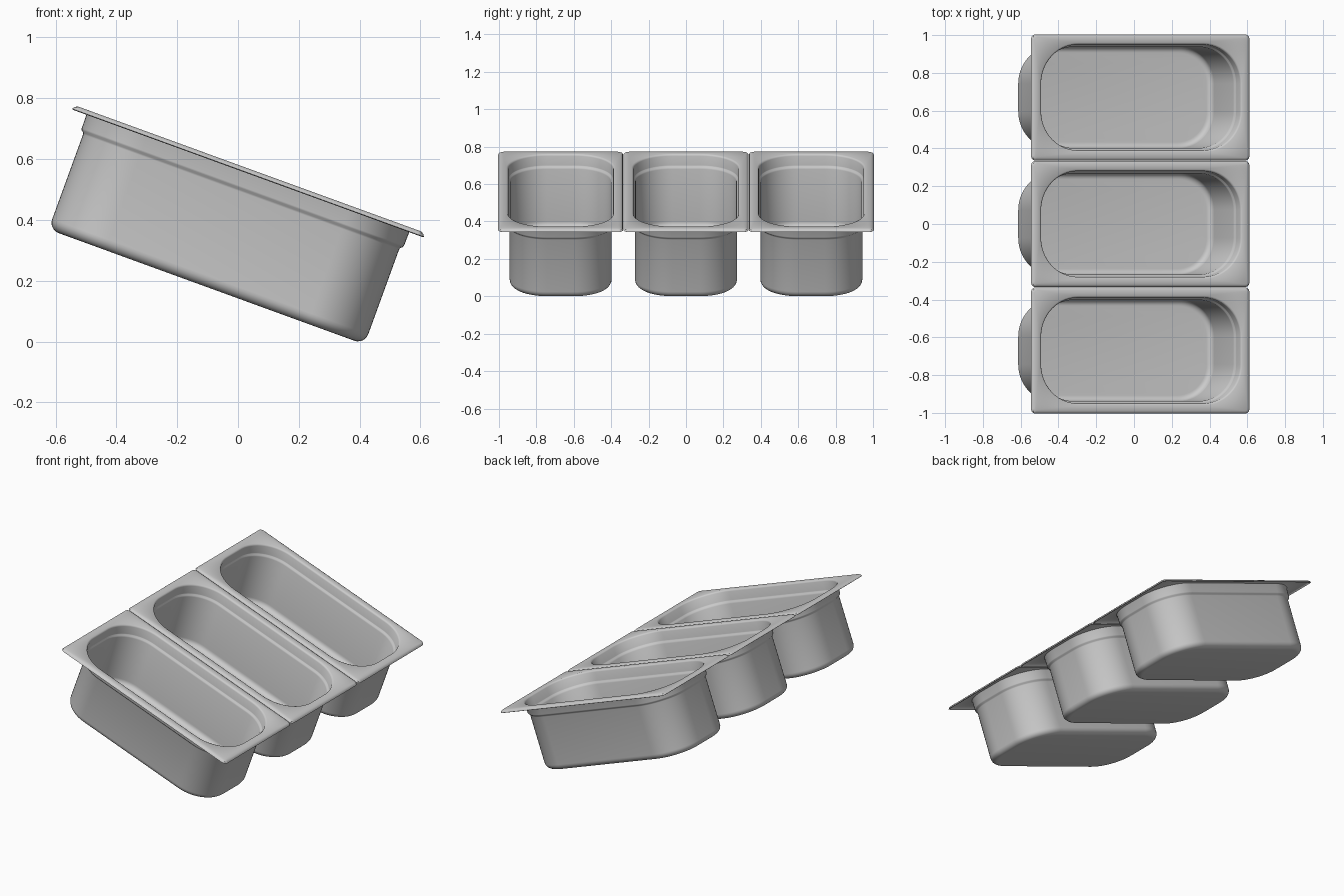
import bpy, bmesh, math
from mathutils import Vector

if "Cube" in bpy.data.objects:
    bpy.data.objects.remove(bpy.data.objects["Cube"])

TILT = math.radians(20)
SEG = 14            # segments per rounded corner
PITCH = 0.67        # spacing between pans
DEPTH = 0.408
FILLET = 0.036
HX, HY, R = 0.553, 0.273, 0.20   # lower wall half sizes and corner radius


def ring(bm, hx, hy, r, z):
    """Rounded rectangle of vertices at height z."""
    verts = []
    for k, (sx, sy) in enumerate(((1, 1), (-1, 1), (-1, -1), (1, -1))):
        for i in range(SEG + 1):
            a = math.pi / 2 * (k + i / SEG)
            verts.append(bm.verts.new((sx * (hx - r) + r * math.cos(a),
                                       sy * (hy - r) + r * math.sin(a), z)))
    return verts


def offset(d, z):
    """Wall outline grown by d."""
    return (HX + d, HY + d, R + d, z)


# Profile from the outer lip down to the floor
profile = [(0.611, 0.330, 0.022, -0.011),
           (0.607, 0.326, 0.018, -0.004),
           (0.599, 0.318, 0.014, 0.0),
           offset(0.018, 0.0),
           offset(0.014, -0.002),
           offset(0.012, -0.006),
           offset(0.011, -0.058),
           offset(0.009, -0.064),
           offset(0.002, -0.070),
           offset(0.0, -0.076)]
for i in range(7):
    a = math.pi / 2 * i / 6
    profile.append(offset(-FILLET * (1 - math.cos(a)),
                          -DEPTH + FILLET * (1 - math.sin(a))))

# Shell mesh shared by all pans
bm = bmesh.new()
rings = [ring(bm, *p) for p in profile]
n = len(rings[0])
for a, b in zip(rings, rings[1:]):
    for i in range(n):
        j = (i + 1) % n
        bm.faces.new((a[i], a[j], b[j], b[i]))
bm.faces.new(rings[-1])
bmesh.ops.recalc_face_normals(bm, faces=bm.faces)
bm.faces.ensure_lookup_table()
if bm.faces[-1].normal.z > 0:      # floor normal must point outward
    bmesh.ops.reverse_faces(bm, faces=bm.faces)
mesh = bpy.data.meshes.new("pan_shell")
bm.to_mesh(mesh)
bm.free()

# Three tilted pans side by side
for name, y in (("front_pan", -PITCH), ("middle_pan", 0), ("back_pan", PITCH)):
    pan = bpy.data.objects.new(name, mesh.copy())
    bpy.context.collection.objects.link(pan)
    pan.location = Vector((0.036, y, 0.563))
    pan.rotation_euler = (0, TILT, 0)
    mod = pan.modifiers.new("sheet_thickness", 'SOLIDIFY')
    mod.thickness = 0.005
    mod.offset = -1
    bpy.ops.object.select_all(action='DESELECT')
    pan.select_set(True)
    bpy.context.view_layer.objects.active = pan
    bpy.ops.object.modifier_apply(modifier=mod.name)
    bpy.ops.object.shade_smooth_by_angle(angle=math.radians(35))
